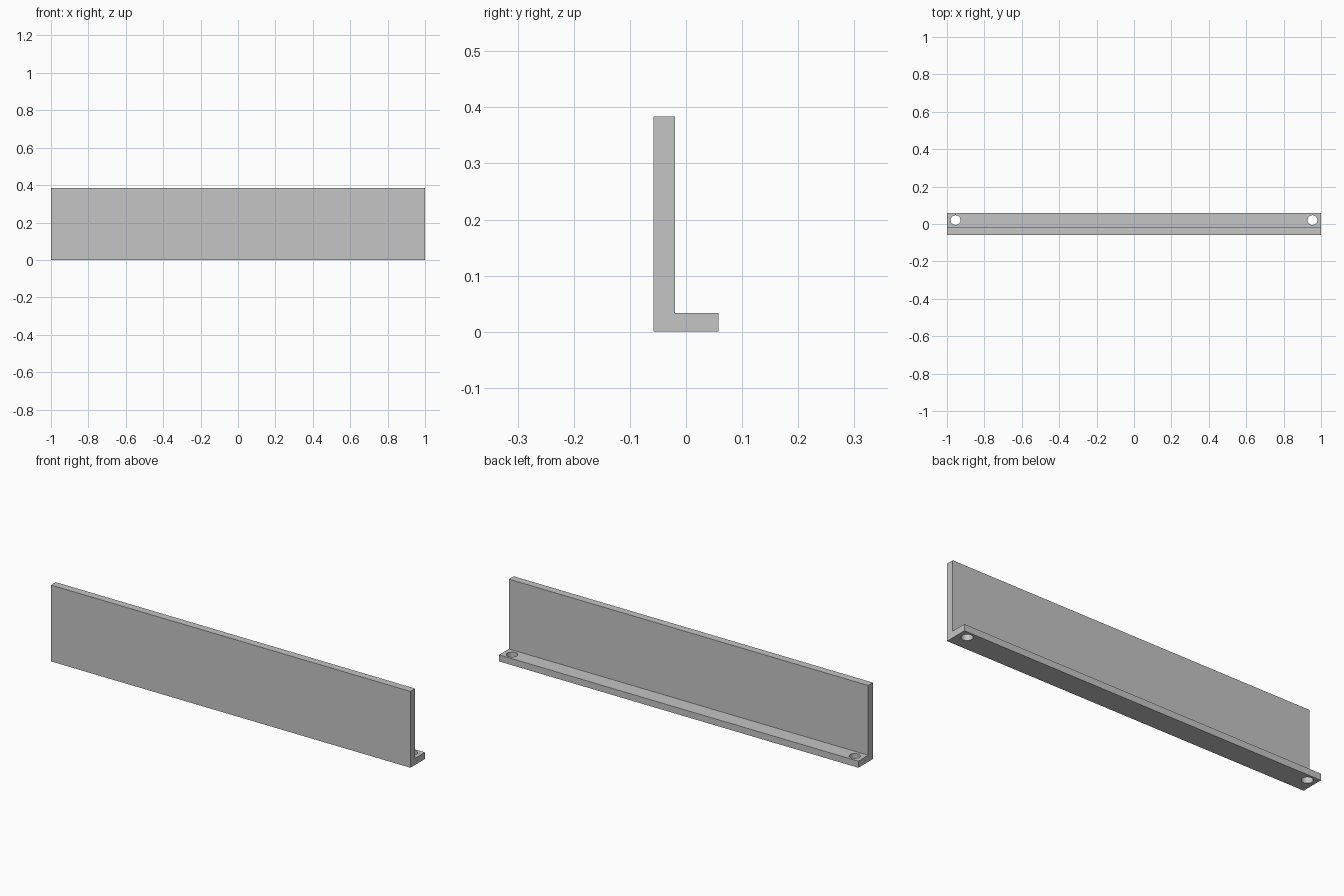
import bpy
import bmesh

cube = bpy.data.objects.get("Cube")
if cube:
    bpy.data.objects.remove(cube, do_unlink=True)

HALF_LENGTH, HEIGHT = 1.0, 0.384
FRONT, WALL_BACK, FLANGE_BACK = -0.058, -0.02, 0.058
FLANGE_TOP = 0.033
HOLE_X, HOLE_Y, HOLE_RADIUS = 0.954, 0.021, 0.026

# Light grey material
grey = bpy.data.materials.new("light grey")
grey.use_nodes = True
colour = (0.555, 0.555, 0.555, 1)
grey.diffuse_color = colour
grey.node_tree.nodes["Principled BSDF"].inputs["Base Color"].default_value = colour


def make_object(name, bm):
    bmesh.ops.recalc_face_normals(bm, faces=bm.faces)
    mesh = bpy.data.meshes.new(name)
    bm.to_mesh(mesh)
    bm.free()
    mesh.materials.append(grey)
    obj = bpy.data.objects.new(name, mesh)
    bpy.context.collection.objects.link(obj)
    return obj


# L-shaped profile extruded along x
profile = [(FRONT, 0), (FLANGE_BACK, 0), (FLANGE_BACK, FLANGE_TOP),
           (WALL_BACK, FLANGE_TOP), (WALL_BACK, HEIGHT), (FRONT, HEIGHT)]
bm = bmesh.new()
end = bm.faces.new([bm.verts.new((-HALF_LENGTH, y, z)) for y, z in profile])
swept = bmesh.ops.extrude_face_region(bm, geom=[end])["geom"]
bmesh.ops.translate(bm, vec=(2 * HALF_LENGTH, 0, 0),
                    verts=[v for v in swept if isinstance(v, bmesh.types.BMVert)])
bracket = make_object("angle_bracket", bm)

# Screw holes near both ends of the flange
bm = bmesh.new()
for side in (-1, 1):
    drill = bmesh.ops.create_cone(bm, cap_ends=True, segments=32, radius1=HOLE_RADIUS,
                                  radius2=HOLE_RADIUS, depth=4 * FLANGE_TOP)
    bmesh.ops.translate(bm, vec=(side * HOLE_X, HOLE_Y, 0), verts=drill["verts"])
cutter = make_object("hole_cutter", bm)
cutter.hide_render = True

cut = bracket.modifiers.new("screw_holes", "BOOLEAN")
cut.operation = "DIFFERENCE"
cut.solver = "EXACT"
cut.object = cutter
bpy.context.view_layer.objects.active = bracket
bracket.select_set(True)
bpy.ops.object.modifier_apply(modifier=cut.name)
bpy.data.objects.remove(cutter, do_unlink=True)

# Smooth hole walls, sharp edges elsewhere
bpy.ops.object.shade_smooth_by_angle()
